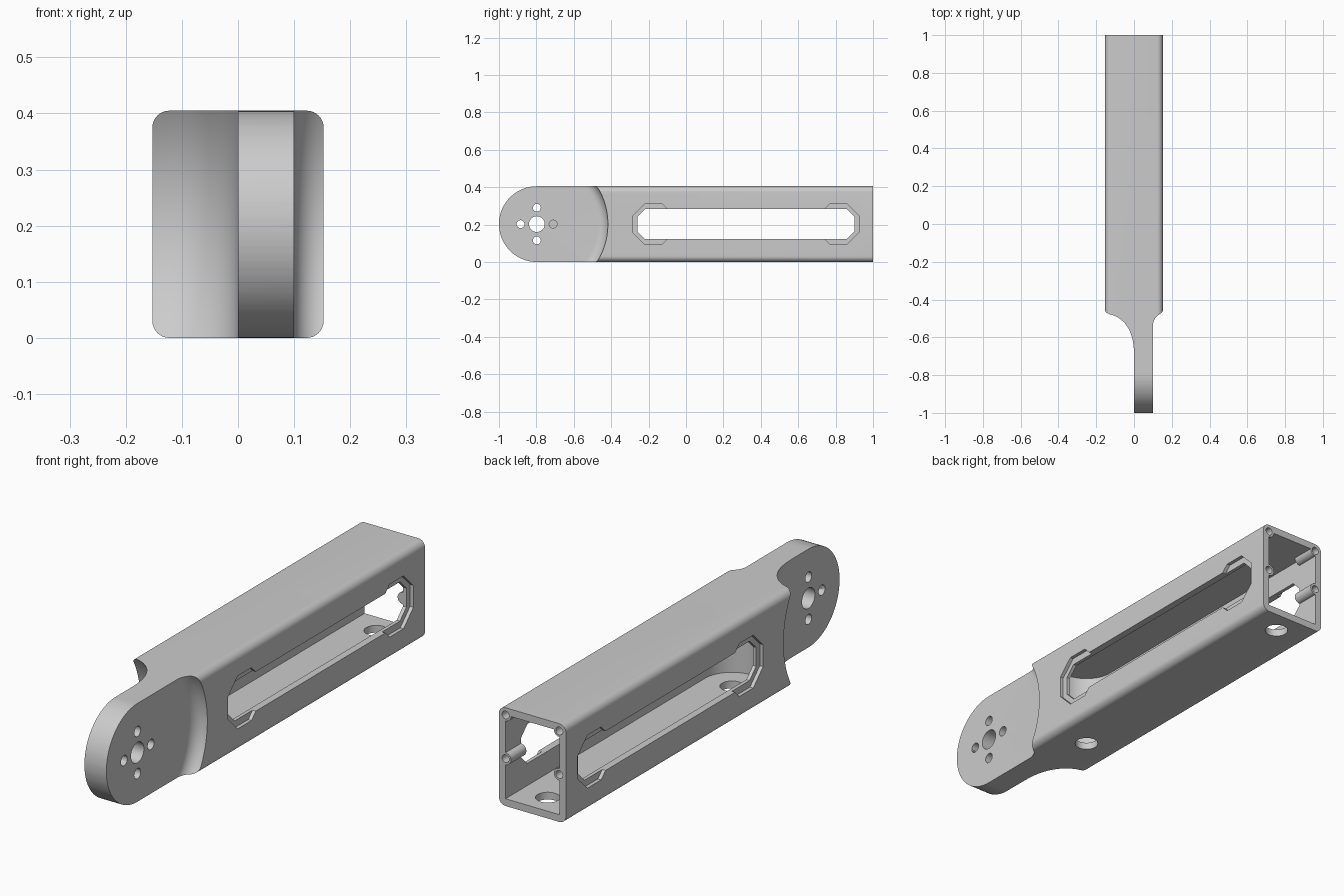
import bpy, bmesh
from math import sin, cos, pi, radians
from mathutils import Vector

if "Cube" in bpy.data.objects:
    bpy.data.objects.remove(bpy.data.objects["Cube"])

W, H = 0.1525, 0.405          # half width, height
MID = H / 2                   # also the radius of the rounded tip
PIVOT = -1 + MID              # y of the pivot axis
WALL = 0.03
TAB = (0.0, 0.1)              # x range of the tab


def make_object(name, bm):
    bmesh.ops.recalc_face_normals(bm, faces=bm.faces)
    mesh = bpy.data.meshes.new(name)
    bm.to_mesh(mesh)
    bm.free()
    obj = bpy.data.objects.new(name, mesh)
    bpy.context.collection.objects.link(obj)
    return obj


def prism_mesh(points, axis, lo, hi):
    """Extrude a 2D outline along an axis; the outline uses the other two axes in order."""
    bm = bmesh.new()
    verts = []
    for a, b in points:
        co = [a, b]
        co.insert("xyz".index(axis), lo)
        verts.append(bm.verts.new(co))
    face = bm.faces.new(verts)
    out = bmesh.ops.extrude_face_region(bm, geom=[face])
    shift = Vector([hi - lo if c == axis else 0 for c in "xyz"])
    bmesh.ops.translate(bm, vec=shift, verts=[v for v in out["geom"] if isinstance(v, bmesh.types.BMVert)])
    return bm


def prism(name, points, axis, lo, hi):
    return make_object(name, prism_mesh(points, axis, lo, hi))


def arc(cx, cy, r, start, end, n):
    angles = [radians(start + (end - start) * i / n) for i in range(n + 1)]
    return [(cx + r * cos(a), cy + r * sin(a)) for a in angles]


def rod(cx, cy, r, axis, lo, hi, n=40):
    return prism("cutter", arc(cx, cy, r, 0, 360, n)[:-1], axis, lo, hi)


def cut(target, cutter):
    mod = target.modifiers.new("cut", "BOOLEAN")
    mod.operation, mod.solver, mod.object = "DIFFERENCE", "EXACT", cutter
    bpy.context.view_layer.objects.active = target
    bpy.ops.object.modifier_apply(modifier=mod.name)
    bpy.data.objects.remove(cutter)


def fillet_cutter(face_x, side):
    """Disc around the pivot whose rim flares out from the tab face to the body side."""
    rim, outer = 0.38, side * W
    r = abs(outer - face_x)
    n = 14
    profile = [(face_x, 0)]
    profile += [(outer - side * r * cos(pi / 2 * i / n), rim - r + r * sin(pi / 2 * i / n)) for i in range(n + 1)]
    profile += [(outer + side * 0.1, rim), (outer + side * 0.1, 0)]
    bm = bmesh.new()
    verts = [bm.verts.new((x, PIVOT, MID + q)) for x, q in profile]
    edges = [bm.edges.new(pair) for pair in zip(verts, verts[1:])]
    bmesh.ops.spin(bm, geom=verts + edges, cent=(0, PIVOT, MID), axis=(1, 0, 0), angle=2 * pi, steps=128)
    bmesh.ops.remove_doubles(bm, verts=bm.verts, dist=1e-5)
    return make_object("cutter", bm)


# Outer bar: rounded tip, square back, softened long edges
bm = prism_mesh([(1, 0), (1, H)] + arc(PIVOT, MID, MID, 90, 270, 48), "x", -W, W)
rims = [e for e in bm.edges
        if abs(e.verts[0].co.x - e.verts[1].co.x) < 1e-5 and min(v.co.y for v in e.verts) < 0.99]
bmesh.ops.bevel(bm, geom=rims, offset=WALL, segments=8, profile=0.5, affect="EDGES")
arm = make_object("arm_housing", bm)

# Thin tab with flared shoulders
cut(arm, fillet_cutter(TAB[0], -1))
cut(arm, fillet_cutter(TAB[1], 1))

# Hollow with a round inner end, leaving screw bosses at the open end
inner = W - WALL
HOLE_Y = (-0.3, 0.9)
cavity = prism("cutter", [(inner, 1.05), (-inner, 1.05)] + arc(0, HOLE_Y[0], inner, 180, 360, 32),
               "z", WALL, H - WALL)
screws = [(s * 0.1225, z) for s in (-1, 1) for z in (H - WALL, 0.195)]
for x, z in screws:
    cut(cavity, rod(x, z, 0.025, "y", 0.9, 1.2, 24))
cut(arm, cavity)
for x, z in screws:
    cut(arm, rod(x, z, 0.016, "y", 0.935, 1.1, 24))

# Long side slot with chamfered ends, and shallow octagon recesses around the ends
y0, y1, h, c = -0.26, 0.9, 0.081, 0.042
slot = [(y0, MID - h + c), (y0 + c, MID - h), (y1 - c, MID - h), (y1, MID - h + c),
        (y1, MID + h - c), (y1 - c, MID + h), (y0 + c, MID + h), (y0, MID + h - c)]
cut(arm, prism("cutter", slot, "x", -0.3, 0.3))
for y in (-0.175, 0.815):
    octagon = arc(y, MID, 0.109 / cos(pi / 8), 22.5, 382.5, 8)[:-1]
    for lo, hi in ((-0.3, 0.015 - W), (W - 0.015, 0.3)):
        cut(arm, prism("cutter", octagon, "x", lo, hi))

# Round holes in the floor
for y in HOLE_Y:
    cut(arm, rod(0, y, 0.046, "z", -0.1, 0.1))

# Pivot hole and four bolt holes in the tab
cut(arm, rod(PIVOT, MID, 0.042, "x", -0.3, 0.3))
for dy, dz in ((1, 0), (-1, 0), (0, 1), (0, -1)):
    cut(arm, rod(PIVOT + 0.087 * dy, MID + 0.087 * dz, 0.021, "x", -0.3, 0.3, 28))

# Single grey material
grey = bpy.data.materials.new("plain_grey")
grey.use_nodes = True
colour = (0.6, 0.6, 0.6, 1)
grey.diffuse_color = colour
grey.node_tree.nodes["Principled BSDF"].inputs["Base Color"].default_value = colour
arm.data.materials.clear()
arm.data.materials.append(grey)

bpy.ops.object.select_all(action="DESELECT")
arm.select_set(True)
bpy.context.view_layer.objects.active = arm
bpy.ops.object.shade_smooth_by_angle(angle=radians(30))
